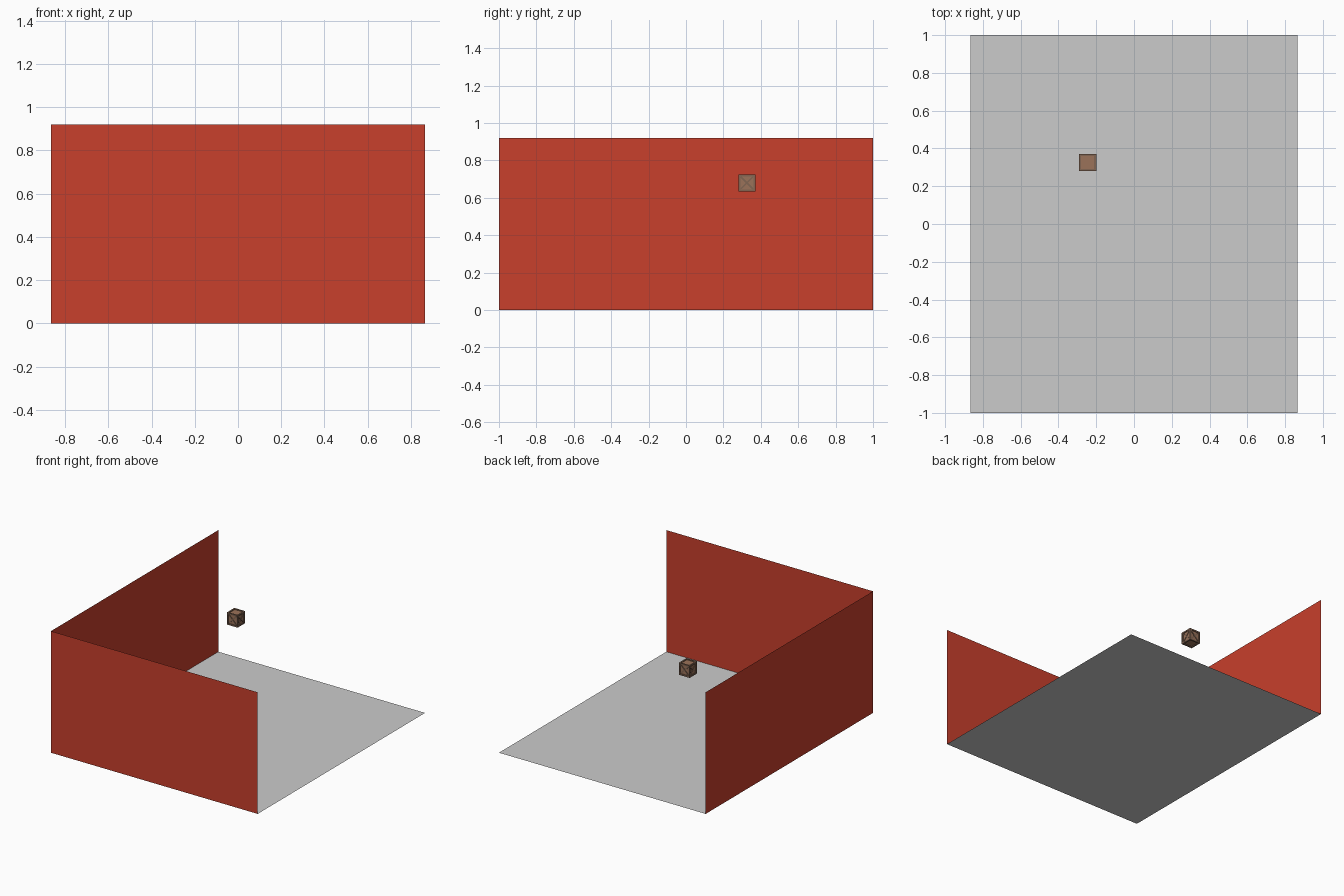
import bpy, math
from mathutils import Matrix, Vector

if "Cube" in bpy.data.objects:
    bpy.data.objects.remove(bpy.data.objects["Cube"])

W, D, H = 0.865, 1.0, 0.92          # room half width, half depth, wall height
C, S = Vector((-0.245, 0.326, 0.68)), 0.091   # crate centre and size
B = 0.011                           # crate beam thickness


def material(name, rgb):
    m = bpy.data.materials.new(name)
    m.diffuse_color = (*rgb, 1)
    m.use_nodes = True
    m.node_tree.nodes["Principled BSDF"].inputs["Base Color"].default_value = m.diffuse_color
    return m


red = material("red_wall", (0.58, 0.05, 0.025))
wood = material("wood", (0.33, 0.17, 0.10))
dark_wood = material("dark_wood", (0.22, 0.13, 0.085))


def sheet(name, corners, mat=None):
    me = bpy.data.meshes.new(name)
    me.from_pydata(corners, [], [range(len(corners))])
    ob = bpy.data.objects.new(name, me)
    bpy.context.collection.objects.link(ob)
    if mat:
        me.materials.append(mat)


def box(name, size, offset, mat, turn=Matrix()):
    bpy.ops.mesh.primitive_cube_add(size=1)
    ob = bpy.context.object
    ob.name = name
    ob.data.transform(Matrix.Translation(C) @ turn @ Matrix.Translation(offset)
                      @ Matrix.Diagonal((*size, 1)))
    ob.data.materials.append(mat)


# Floor and two thin walls
sheet("floor", [(-W, -D, 0), (W, -D, 0), (W, D, 0), (-W, D, 0)])
sheet("front_wall", [(-W, -D, 0), (W, -D, 0), (W, -D, H), (-W, -D, H)], red)
sheet("left_wall", [(-W, D, 0), (-W, -D, 0), (-W, -D, H), (-W, D, H)], red)

# Crate panels, recessed behind the frame
box("crate_core", [S - B] * 3, (0, 0, 0), wood)

# Crate edge frame: uprights full height, rails between them
e = (S - B) / 2
for a in (-e, e):
    for b in (-e, e):
        box("crate_upright", (B, B, S), (a, b, 0), dark_wood)
        box("crate_rail_x", (S - 2 * B, B, B), (0, a, b), dark_wood)
        box("crate_rail_y", (B, S - 2 * B, B), (a, 0, b), dark_wood)

# Crossed braces on the four sides
for i in range(4):
    for k in (-1, 1):
        turn = (Matrix.Rotation(i * math.pi / 2, 4, 'Z')
                @ Matrix.Rotation(k * math.pi / 4, 4, 'Y'))
        box("crate_brace", ((S - 2 * B) * 1.3, B * 0.5, B * 0.8),
            (0, -e - B * (0.12 + 0.02 * k), 0), dark_wood, turn)
